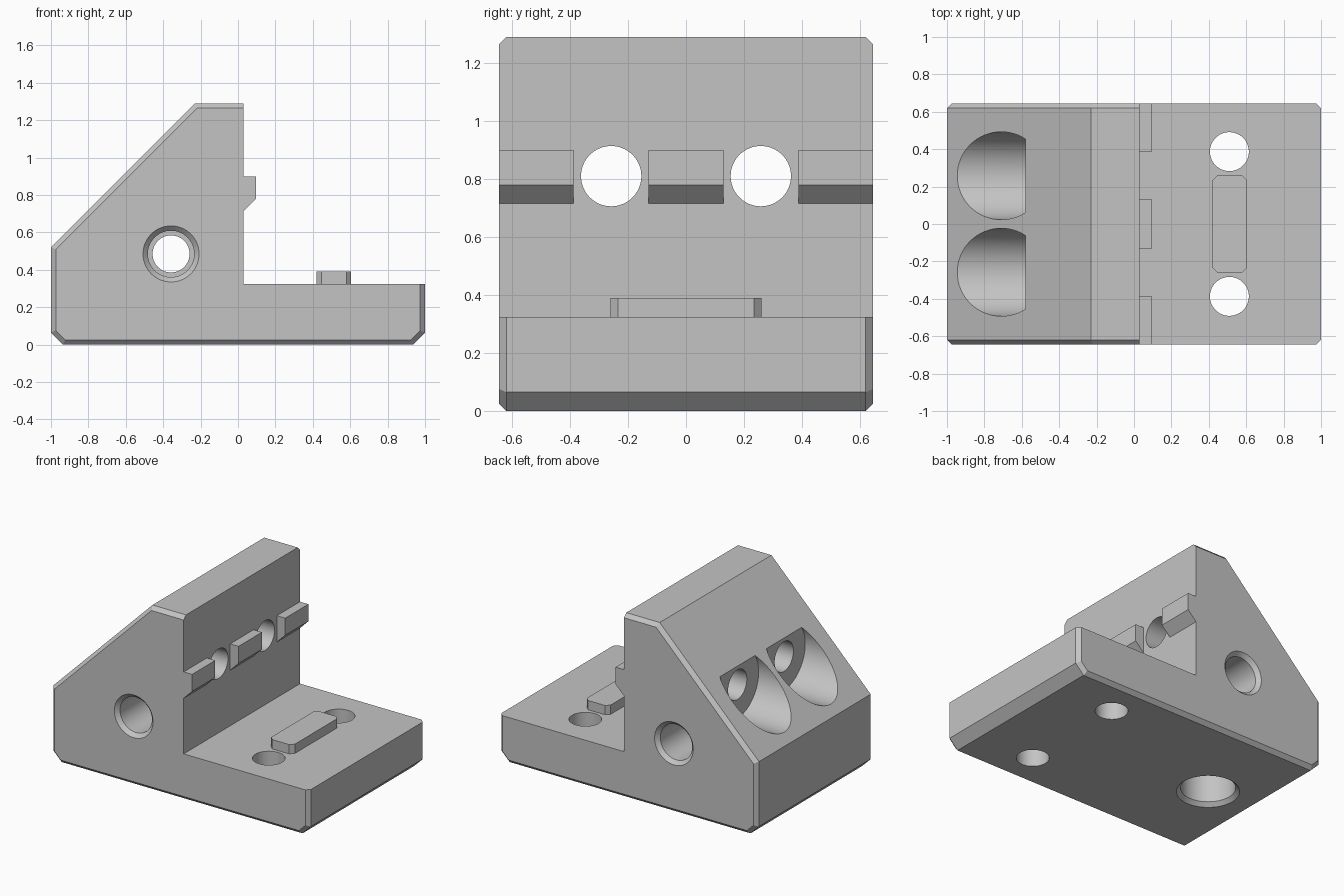
import bpy, bmesh, math
from mathutils import Matrix, Vector

default = bpy.data.objects.get("Cube")
if default:
    bpy.data.objects.remove(default, do_unlink=True)

GREY = (0.55, 0.55, 0.55, 1)
mat = bpy.data.materials.new("plain grey")
mat.use_nodes = True
mat.diffuse_color = GREY
mat.node_tree.nodes["Principled BSDF"].inputs["Base Color"].default_value = GREY

HALF_Y = 0.645
WALL_X = 0.03
DECK_Z = 0.325
CH = 0.026


def to_object(name, bm):
    bmesh.ops.recalc_face_normals(bm, faces=bm.faces[:])
    mesh = bpy.data.meshes.new(name)
    bm.to_mesh(mesh)
    bm.free()
    mesh.materials.append(mat)
    obj = bpy.data.objects.new(name, mesh)
    bpy.context.collection.objects.link(obj)
    return obj


def prism(outline, offset):
    """Extrude a flat 3D outline along an offset vector."""
    bm = bmesh.new()
    face = bm.faces.new([bm.verts.new(p) for p in outline])
    out = bmesh.ops.extrude_face_region(bm, geom=[face])
    moved = [v for v in out["geom"] if isinstance(v, bmesh.types.BMVert)]
    bmesh.ops.translate(bm, verts=moved, vec=offset)
    return bm


def turned_cutter(name, profile, origin, axis, segments=64):
    """Solid of revolution from (radius, distance along axis) pairs."""
    bm = bmesh.new()
    rings = []
    for r, h in profile:
        ring = [bm.verts.new((r * math.cos(a), r * math.sin(a), h))
                for a in (math.tau * i / segments for i in range(segments))]
        rings.append(ring)
    for low, high in zip(rings, rings[1:]):
        for i in range(segments):
            j = (i + 1) % segments
            bm.faces.new((low[i], low[j], high[j], high[i]))
    bm.faces.new(rings[0])
    bm.faces.new(rings[-1])
    turn = Vector((0, 0, 1)).rotation_difference(Vector(axis)).to_matrix().to_4x4()
    bm.transform(Matrix.Translation(origin) @ turn)
    obj = to_object(name, bm)
    obj.hide_render = True
    return obj


# Bracket body: side profile extruded across the width
side = [(-0.935, 0), (-1, 0.065), (-1, 0.52), (-0.23, 1.29), (WALL_X, 1.29),
        (WALL_X, DECK_Z), (1, DECK_Z), (1, 0.065), (0.935, 0)]
bm = prism([(x, -HALF_Y, z) for x, z in side], (0, 2 * HALF_Y, 0))


def on_outer_rim(edge):
    a, b = (v.co for v in edge.verts)
    along_side = abs(a.y - b.y) < 1e-4
    on_wall = all(abs(p.x - WALL_X) < 1e-4 for p in (a, b))
    on_deck = all(abs(p.z - DECK_Z) < 1e-4 for p in (a, b))
    return along_side and not on_wall and not on_deck


bmesh.ops.bevel(bm, geom=[e for e in bm.edges if on_outer_rim(e)], offset=CH,
                offset_type='OFFSET', segments=1, affect='EDGES')
body = to_object("bracket_body", bm)

# Hole cutters
cutters = []
for s in (-1, 1):
    # horizontal bolt hole with a wide pocket opening through the slope
    cutters.append(turned_cutter("bolt_cutter", [(0.235, -1.2), (0.235, -0.58), (0.104, -0.58), (0.104, 0.2)],
                                 (0, s * 0.258, 0.81), (1, 0, 0)))
    # vertical hole through the base
    cutters.append(turned_cutter("base_hole_cutter", [(0.104, -0.1), (0.104, 0.5)],
                                 (0.51, s * 0.387, 0), (0, 0, 1)))

# cross hole: chamfered mouths, stepped bore, narrow middle
half = [(0.176, HALF_Y + CH), (0.124, HALF_Y - CH), (0.124, 0.2), (0.099, 0.2)]
profile = [(r, -h) for r, h in half] + half[::-1]
cutters.append(turned_cutter("cross_hole_cutter", profile, (-0.358, 0, 0.485), (0, 1, 0)))

# blind socket underneath
cutters.append(turned_cutter("socket_cutter", [(0.226, -CH), (0.174, CH), (0.174, 0.35)],
                             (-0.61, 0, 0), (0, 0, 1)))

for cutter in cutters:
    mod = body.modifiers.new(cutter.name, 'BOOLEAN')
    mod.operation = 'DIFFERENCE'
    mod.solver = 'EXACT'
    mod.object = cutter
bpy.context.view_layer.update()
baked = bpy.data.meshes.new_from_object(body.evaluated_get(bpy.context.evaluated_depsgraph_get()))
body.modifiers.clear()
body.data = baked
for cutter in cutters:
    bpy.data.objects.remove(cutter, do_unlink=True)

# Three locating teeth on the upright wall
tooth = [(WALL_X, 0.715), (0.095, 0.78), (0.095, 0.9), (WALL_X, 0.9)]
for name, y0, y1 in (("front_tooth", -HALF_Y, -0.388), ("middle_tooth", -0.13, 0.13),
                     ("back_tooth", 0.388, HALF_Y)):
    to_object(name, prism([(x, y0, z) for x, z in tooth], (0, y1 - y0, 0)))

# Locating key on the base, with clipped corners
hx, hy = 0.092, 0.26
quarter = [(hx, hy - CH), (hx - CH, hy)]
outline = (quarter + [(-x, y) for x, y in quarter[::-1]]
           + [(-x, -y) for x, y in quarter] + [(x, -y) for x, y in quarter[::-1]])
to_object("base_key", prism([(0.513 + x, y, DECK_Z - 0.01) for x, y in outline], (0, 0, 0.075)))

# Smooth the bores while keeping the machined edges crisp
bpy.ops.object.select_all(action='DESELECT')
body.select_set(True)
bpy.context.view_layer.objects.active = body
bpy.ops.object.shade_smooth_by_angle(angle=math.radians(25))
